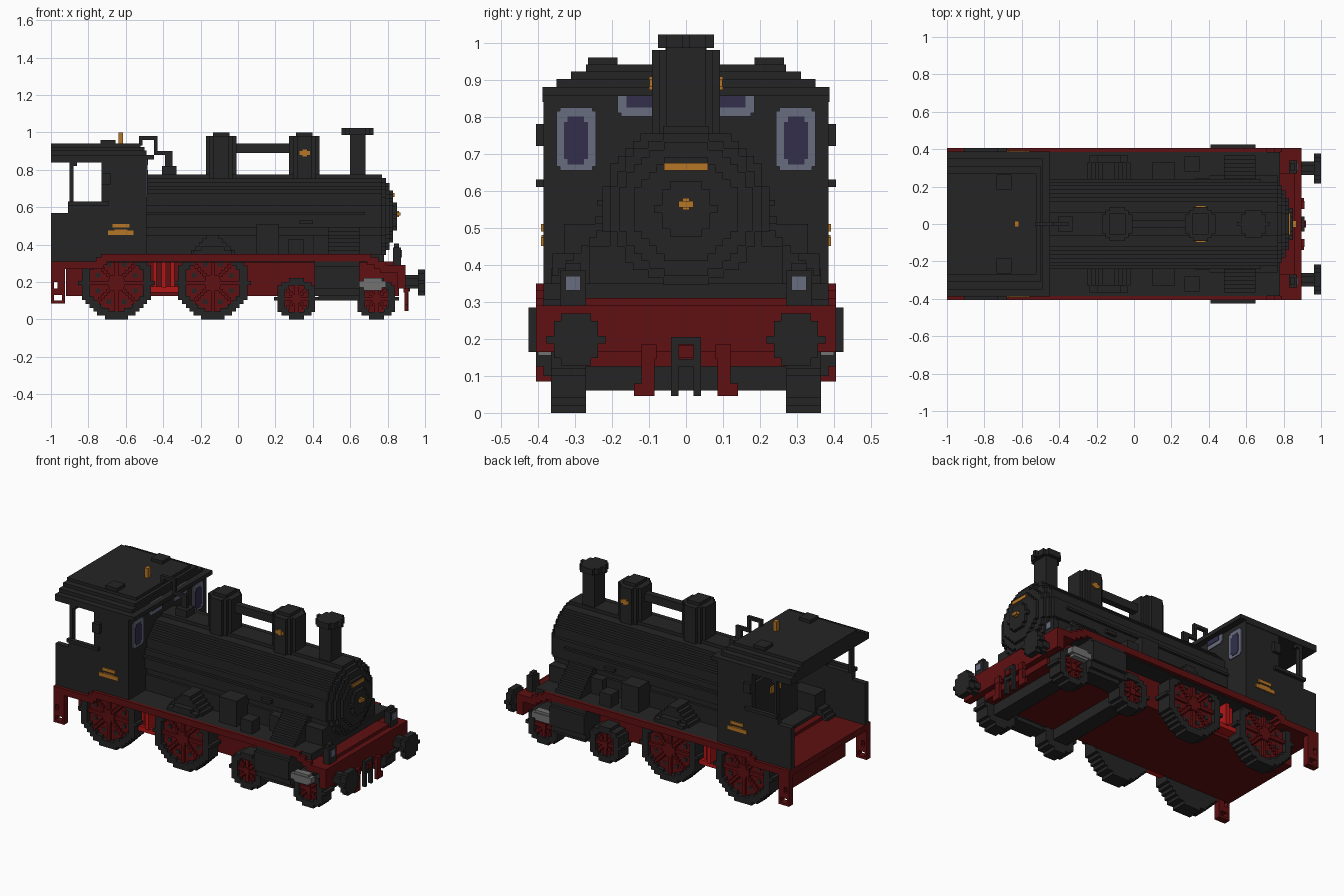
import bpy, bmesh, math
from mathutils import Vector

if "Cube" in bpy.data.objects:
    bpy.data.objects.remove(bpy.data.objects["Cube"])

V = 0.0205  # block size


def material(name, rgb):
    m = bpy.data.materials.new(name)
    m.use_nodes = True
    m.diffuse_color = (*rgb, 1)
    b = m.node_tree.nodes["Principled BSDF"]
    b.inputs["Base Color"].default_value = (*rgb, 1)
    b.inputs["Roughness"].default_value = 0.8
    return m


BLACK = material("soot black", (0.018, 0.018, 0.018))
RED = material("dark red", (0.115, 0.005, 0.006))
BRIGHT = material("bright red", (0.45, 0.008, 0.008))
GOLD = material("brass", (0.46, 0.18, 0.02))
FRAME = material("window grey", (0.14, 0.155, 0.21))
GLASS = material("window glass", (0.032, 0.028, 0.07))
STEEL = material("steel", (0.17, 0.17, 0.17))


def finish(name, bm, mat):
    bmesh.ops.recalc_face_normals(bm, faces=bm.faces)
    me = bpy.data.meshes.new(name)
    bm.to_mesh(me)
    bm.free()
    me.materials.append(mat)
    ob = bpy.data.objects.new(name, me)
    bpy.context.collection.objects.link(ob)
    return ob


def boxes(name, mat, *items, mirror=False):
    """Boxes given as x0, x1, y0, y1, z0, z1; optionally mirrored across y."""
    bm = bmesh.new()
    for x0, x1, y0, y1, z0, z1 in items:
        for s in ((1, -1) if mirror else (1,)):
            r = bmesh.ops.create_cube(bm, size=1)
            for v in r["verts"]:
                v.co = Vector((x0 + (v.co.x + .5) * (x1 - x0),
                               s * (y0 + (v.co.y + .5) * (y1 - y0)),
                               z0 + (v.co.z + .5) * (z1 - z0)))
    return finish(name, bm, mat)


def widths(r):
    """Stepped half-widths of a blocky circle, bottom row to top row."""
    n = max(1, round(2 * r / V))
    h = 2 * r / n
    return [(-r + i * h, -r + (i + 1) * h,
             max(1, round(math.sqrt(max(0, r * r - (-r + (i + .5) * h) ** 2)) / h)) * h)
            for i in range(n)]


def place(axis, a, b, t, c):
    if axis == "x":
        return (t, c[0] + a, c[1] + b)
    if axis == "y":
        return (c[0] + a, t, c[1] + b)
    return (c[0] + a, c[1] + b, t)


def disc(name, mat, axis, c, r, t0, t1):
    """Blocky cylinder: a stepped outline extruded along an axis."""
    right, left = [], []
    for lo, hi, w in widths(r):
        right += [(w, lo), (w, hi)]
        left += [(-w, lo), (-w, hi)]
    pts = right + left[::-1]
    bm = bmesh.new()
    f = bm.faces.new([bm.verts.new(place(axis, a, b, t0, c)) for a, b in pts])
    g = bmesh.ops.extrude_face_region(bm, geom=[f])
    d = Vector(place(axis, 0, 0, t1, c)) - Vector(place(axis, 0, 0, t0, c))
    bmesh.ops.translate(bm, verts=[v for v in g["geom"] if isinstance(v, bmesh.types.BMVert)], vec=d)
    bmesh.ops.dissolve_degenerate(bm, dist=1e-5, edges=bm.edges)
    return finish(name, bm, mat)


def rim(name, x, z, r, ri, y0, y1):
    """Blocky ring standing in the xz plane."""
    rows = []
    for lo, hi, w in widths(r):
        m = (lo + hi) / 2
        wi = round(math.sqrt(max(0, ri * ri - m * m)) / V) * V
        spans = [(-w, -wi), (wi, w)] if wi > 0 else [(-w, w)]
        rows += [(x + a, x + b, y0, y1, z + lo, z + hi) for a, b in spans]
    boxes(name, BLACK, *rows)


# Chassis, buffer beam and running boards
boxes("main_frame", RED, (-.92, .86, -.27, .27, .125, .31))
boxes("cab_floor", RED, (-1, -.72, -.405, .405, .27, .31), (-.76, -.7, -.405, .405, .29, .33))
boxes("front_deck", RED, (.76, .89, -.405, .405, .25, .29), (.85, .895, -.405, .405, .165, .29))
boxes("running_board", BLACK, (-.72, .78, -.385, .385, .305, .35))
boxes("running_board_edge", RED, (-.73, .71, .385, .405, .31, .35),
      (.69, .75, .385, .405, .29, .33), (.73, .79, .385, .405, .27, .31), mirror=True)
boxes("rear_step", RED, (-1, -.985, .365, .405, .085, .28), (-.94, -.925, .365, .405, .085, .28),
      (-.965, -.94, .365, .405, .13, .28), (-.985, -.965, .365, .405, .13, .165),
      (-.985, -.965, .365, .405, .2, .28), (-.985, -.94, .365, .405, .085, .1), mirror=True)
boxes("brake_bracket", BRIGHT, (-.48, -.32, .27, .33, .145, .175),
      (-.455, -.435, .27, .31, .17, .31), (-.41, -.385, .27, .34, .17, .31),
      (-.36, -.34, .27, .31, .17, .31), mirror=True)

# Wheels
for s, side in ((1, "left"), (-1, "right")):
    for label, x, r, ri in (("rear_driving", -.65, .195, .15), ("front_driving", -.135, .195, .15),
                            ("rear_bogie", .312, .11, .07), ("front_bogie", .74, .11, .07)):
        n = f"{side}_{label}_wheel"
        disc(n, BLACK, "y", (x, r), r, s * .27, s * .335)
        rim(n + "_tyre", x, r, r, ri, s * .335, s * .365)
        disc(n + "_web", RED, "y", (x, r), ri, s * .33, s * .343)
        spokes, gaps = [], []
        for k in range(8):
            a = k * math.pi / 4
            for j in range(1, int(ri / V) + 1):
                cx, cz = x + j * V * math.cos(a), r + j * V * math.sin(a)
                spokes.append((cx - V / 2, cx + V / 2, s * .34, s * .358, cz - V / 2, cz + V / 2))
            a += math.pi / 8
            cx, cz = x + ri * .72 * math.cos(a), r + ri * .72 * math.sin(a)
            gaps.append((cx - .012, cx + .012, s * .34, s * .346, cz - .012, cz + .012))
        boxes(n + "_spokes", RED, *spokes)
        if r > .15:
            boxes(n + "_gaps", BLACK, *gaps)
        disc(n + "_hub", RED, "y", (x, r), ri * .28, s * .34, s * .364)
boxes("bogie_axles", BLACK, (.26, .36, -.28, .28, .06, .16), (.69, .79, -.28, .28, .06, .16))

# Cylinders and pistons
boxes("cylinder", BLACK, (.41, .65, .26, .405, .125, .31), (.43, .65, .28, .385, .1, .13),
      (.41, .65, .40, .425, .165, .285), mirror=True)
boxes("piston_cover", STEEL, (.65, .79, .365, .405, .17, .205), (.67, .77, .365, .4, .155, .22), mirror=True)

# Boiler and smokebox
C = (0, .55)
disc("boiler", BLACK, "x", C, .225, -.6, .77)
for i, (x, r) in enumerate(((.79, .205), (.81, .18), (.83, .14), (.85, .075))):
    disc(f"smokebox_door_{i + 1}", BLACK, "x", C, r, .76, x)
boxes("door_knob", GOLD, (.85, .87, -.02, .02, .555, .572), (.85, .86, -.01, .01, .548, .58))
boxes("door_plate", GOLD, (.828, .838, -.06, .06, .655, .675))
boxes("smokebox_saddle", BLACK, (.40, .77, -.26, .26, .29, .45))
boxes("boiler_skirt", BLACK, (-.5, .45, -.22, .22, .34, .45))
boxes("stepped_steam_chest", BLACK,
      *[(.48, .65, .2, .365 - i * V, .35 + i * V, .35 + (i + 1) * V) for i in range(7)], mirror=True)
boxes("splasher", BLACK, *[(-.25 + i * V, -.02 - i * V, .2, .33, .35 + i * V, .35 + (i + 1) * V)
                           for i in range(5)], mirror=True)
boxes("side_pump", BLACK, (.1, .22, .21, .33, .35, .51), (.27, .35, .28, .36, .35, .43), mirror=True)
boxes("boiler_rail", BLACK, (-.49, .68, .22, .24, .56, .575), (.33, .4, .22, .245, .51, .53), mirror=True)

# Domes, chimney and roof pipes
for label, x in (("rear", -.09), ("front", .355)):
    disc(label + "_dome", BLACK, "z", (x, 0), .092, .73, .98)
    disc(label + "_dome_cap", BLACK, "z", (x, 0), .055, .97, 1.0)
boxes("dome_plate", GOLD, (.33, .385, .085, .098, .88, .9), (.345, .37, .085, .1, .872, .908), mirror=True)
boxes("dome_pipe", BLACK, (-.02, .28, -.02, .02, .89, .94))
disc("chimney", BLACK, "z", (.64, 0), .052, .74, .99)
disc("chimney_cap", BLACK, "z", (.64, 0), .075, .985, 1.022)
P = .01
boxes("steam_pipe", BLACK, (-.53, -.51, -P, P, .93, .98), (-.53, -.43, -P, P, .96, .98),
      (-.45, -.43, -P, P, .88, .98), (-.45, -.36, -P, P, .88, .9), (-.39, -.35, -P, P, .8, .9),
      (-.405, -.33, -.04, .04, .76, .82))

# Cab
boxes("cab_side", BLACK, (-1, -.9, .35, .385, .31, .57), (-.91, -.49, .35, .385, .31, .61),
      (-.73, -.49, .35, .385, .6, .86), (-.9, -.88, .355, .385, .57, .86),
      (-.9, -.86, .355, .385, .82, .86), (-.91, -.69, .38, .405, .61, .63),
      (-.73, -.68, .38, .405, .72, .78), mirror=True)
boxes("cab_front", BLACK, (-.53, -.49, -.385, .385, .33, .88))
boxes("cab_roof", BLACK, (-1, -.45, -.388, .388, .855, .88), (-1, -.49, -.388, .388, .84, .86),
      (-1, -.49, -.35, .35, .875, .902), (-1, -.5, -.31, .31, .9, .922),
      (-1, -.52, -.27, .27, .92, .94))
boxes("roof_hatch", BLACK, (-.735, -.655, .185, .265, .93, .96), mirror=True)
boxes("whistle", GOLD, (-.64, -.615, -.015, .015, .94, 1.0))
boxes("backhead", BLACK, (-.62, -.53, -.22, .22, .31, .68))
boxes("cab_seat", BLACK, (-.72, -.55, .25, .355, .31, .46), mirror=True)
boxes("backhead_gauge", GOLD, (-.63, -.62, -.05, .05, .56, .6))
boxes("cab_plate", GOLD, (-.67, -.58, .38, .392, .49, .51), (-.695, -.56, .38, .392, .45, .475),
      (-.66, -.59, .38, .39, .47, .48), mirror=True)

# Cab windows, with frame and glass on both sides of the wall
boxes("cab_window_frame", FRAME, (-.534, -.484, .243, .35, .665, .815), (-.534, -.484, .253, .34, .655, .825),
      (-.534, -.484, .06, .185, .81, .88), (-.534, -.484, .06, .175, .80, .88), mirror=True)
boxes("cab_window_glass", GLASS, (-.538, -.48, .265, .33, .685, .785), (-.538, -.48, .275, .32, .67, .8),
      (-.538, -.48, .06, .16, .825, .855), mirror=True)

# Front lamps, buffers, hook and hoses
boxes("lamp", BLACK, (.83, .872, .27, .34, .285, .385), (.835, .86, .285, .325, .38, .405), mirror=True)
boxes("lamp_lens", FRAME, (.87, .878, .285, .325, .33, .37), mirror=True)
for s, side in ((1, "left"), (-1, "right")):
    disc(side + "_buffer_shank", BLACK, "x", (s * .297, .2), .036, .89, .97)
    disc(side + "_buffer_head", BLACK, "x", (s * .297, .198), .07, .962, 1.0)
boxes("coupling_hook", BLACK, (.89, .912, .02, .04, .045, .2), (.89, .912, 0, .04, .185, .205),
      (.89, .912, 0, .03, .125, .145), mirror=True)
boxes("hook_block", RED, (.89, .92, -.02, .02, .15, .183))
boxes("brake_hose", RED, (.885, .912, .08, .122, .145, .185), (.89, .91, .085, .12, .06, .15),
      (.89, .91, .085, .14, .045, .08), mirror=True)
